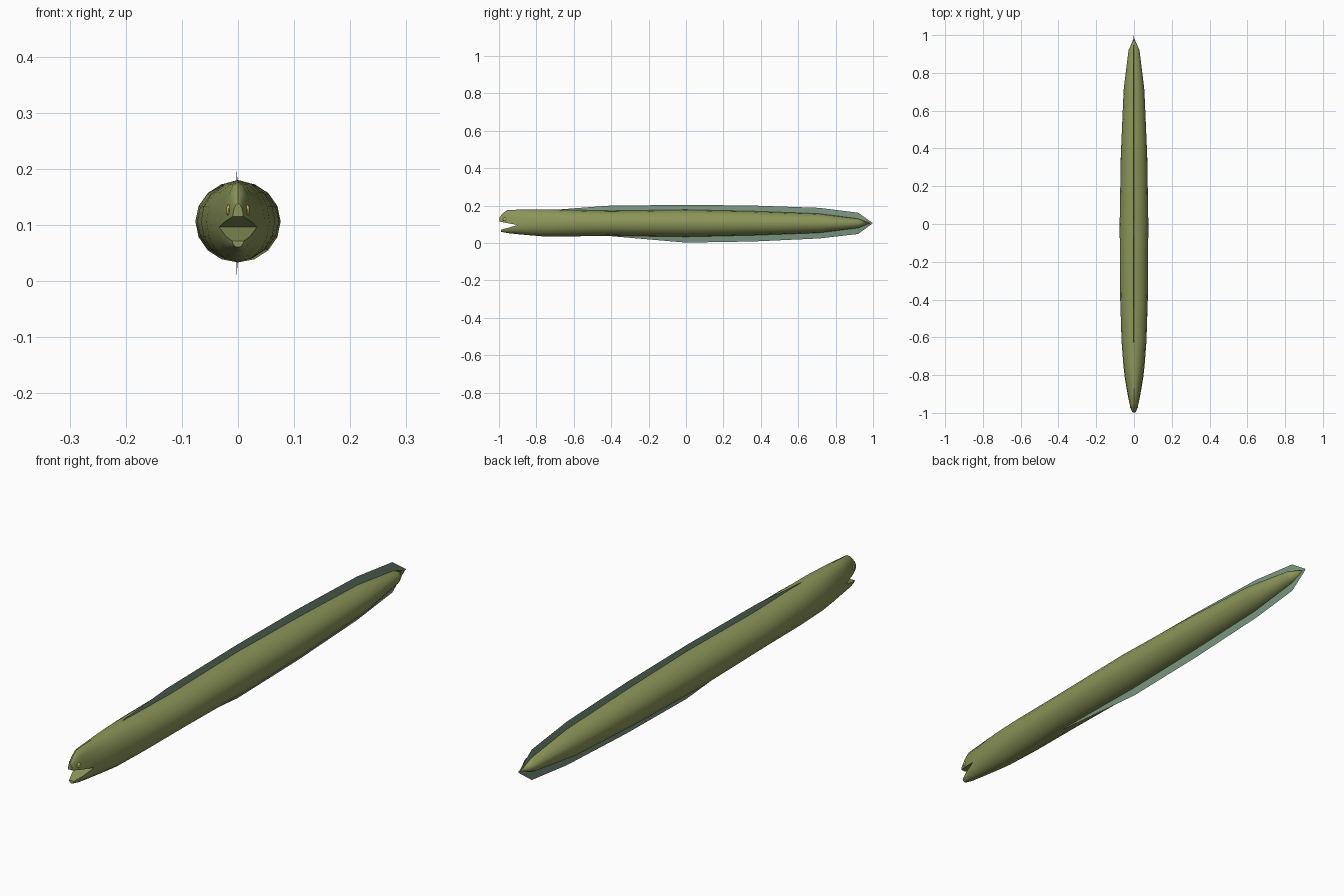
import bpy, bmesh, math

if "Cube" in bpy.data.objects:
    bpy.data.objects.remove(bpy.data.objects["Cube"])

def material(name, col):
    m = bpy.data.materials.new(name)
    m.diffuse_color = (*col, 1)
    m.use_nodes = True
    m.node_tree.nodes["Principled BSDF"].inputs["Base Color"].default_value = m.diffuse_color
    return m

olive = material("olive_skin", (0.26, 0.30, 0.10))
teal = material("fin_green", (0.20, 0.31, 0.22))
amber = material("eye_amber", (0.55, 0.42, 0.10))

def finish(bm, name, mat, angle=None):
    me = bpy.data.meshes.new(name)
    bm.to_mesh(me)
    bm.free()
    ob = bpy.data.objects.new(name, me)
    bpy.context.collection.objects.link(ob)
    me.materials.append(mat)
    if angle:
        bpy.ops.object.select_all(action='DESELECT')
        ob.select_set(True)
        bpy.context.view_layer.objects.active = ob
        bpy.ops.object.shade_smooth_by_angle(angle=math.radians(angle))
    return ob

N = 16
HALF = N // 2

def arc(bm, y, w, zmid, ztop, zbot, ids):
    """Verts of a cross-section, for the given steps around the circle."""
    out = []
    for i in ids:
        a = 2 * math.pi * i / N
        s = math.sin(a)
        h = ztop - zmid if s > 0 else zmid - zbot
        out.append(bm.verts.new((w * math.cos(a), y, zmid + h * s)))
    return out

# Body: y, half width, middle z, top z, bottom z
sections = [(-0.90, 0.034, 0.096, 0.178, 0.047), (-0.82, 0.048, 0.102, 0.179, 0.040),
            (-0.75, 0.056, 0.105, 0.180, 0.034), (-0.62, 0.066, 0.106, 0.177, 0.035),
            (-0.40, 0.073, 0.106, 0.172, 0.039), (0.0, 0.076, 0.106, 0.178, 0.033),
            (0.36, 0.070, 0.106, 0.170, 0.041), (0.71, 0.055, 0.106, 0.157, 0.054),
            (0.92, 0.029, 0.106, 0.130, 0.080)]
bm = bmesh.new()
rings = [arc(bm, *s, range(N)) for s in sections]
for a, b in zip(rings, rings[1:]):
    for i in range(N):
        j = (i + 1) % N
        bm.faces.new((a[i], a[j], b[j], b[i]))
tip = bm.verts.new((0, 0.985, 0.106))
for i in range(N):
    bm.faces.new((rings[-1][i], rings[-1][(i + 1) % N], tip))

# Jaws grow forward from the first ring, leaving an open mouth
def jaw(ids, profile):
    prev = [rings[0][i % N] for i in ids]
    for y, w, zmid, ztop, zbot in profile:
        cur = arc(bm, y, w, zmid, ztop, zbot, ids)
        for i in range(HALF):
            bm.faces.new((cur[i], cur[i + 1], prev[i + 1], prev[i]))
        bm.faces.new((cur[0], prev[0], prev[-1], cur[-1]))
        prev = cur
    bm.faces.new(prev)

jaw(range(0, HALF + 1), [(-0.955, 0.023, 0.106, 0.176, 0), (-0.975, 0.017, 0.110, 0.163, 0),
                         (-0.997, 0.009, 0.115, 0.138, 0)])
jaw(range(HALF, N + 1), [(-0.955, 0.022, 0.080, 0, 0.053), (-0.988, 0.010, 0.071, 0, 0.060)])
bmesh.ops.recalc_face_normals(bm, faces=bm.faces)
finish(bm, "body", olive, 40)

# Fins: thin strips of (y, root z, edge z)
def fin(name, pts):
    bm = bmesh.new()
    rows = [(bm.verts.new((0, y, r)), bm.verts.new((-0.003, y, e))) for y, r, e in pts]
    for a, b in zip(rows, rows[1:]):
        bm.faces.new((a[0], b[0], b[1], a[1]))
    finish(bm, name, teal)

fin("back_fin", [(-0.68, 0.168, 0.179), (-0.42, 0.165, 0.199), (0.0, 0.17, 0.204),
                 (0.36, 0.16, 0.200), (0.71, 0.15, 0.188), (0.92, 0.12, 0.162), (0.997, 0.104, 0.108)])
fin("belly_fin", [(-0.42, 0.048, 0.038), (0.0, 0.04, 0.002), (0.36, 0.05, 0.008),
                  (0.71, 0.06, 0.024), (0.92, 0.09, 0.048), (0.997, 0.108, 0.104)])

# Eyes
for side, label in ((-1, "right"), (1, "left")):
    bm = bmesh.new()
    bmesh.ops.create_uvsphere(bm, u_segments=10, v_segments=6, radius=0.01)
    for v in bm.verts:
        v.co = (v.co.x * 0.5 + side * 0.0165, v.co.y - 0.968, v.co.z + 0.126)
    finish(bm, label + "_eye", amber, 60)
